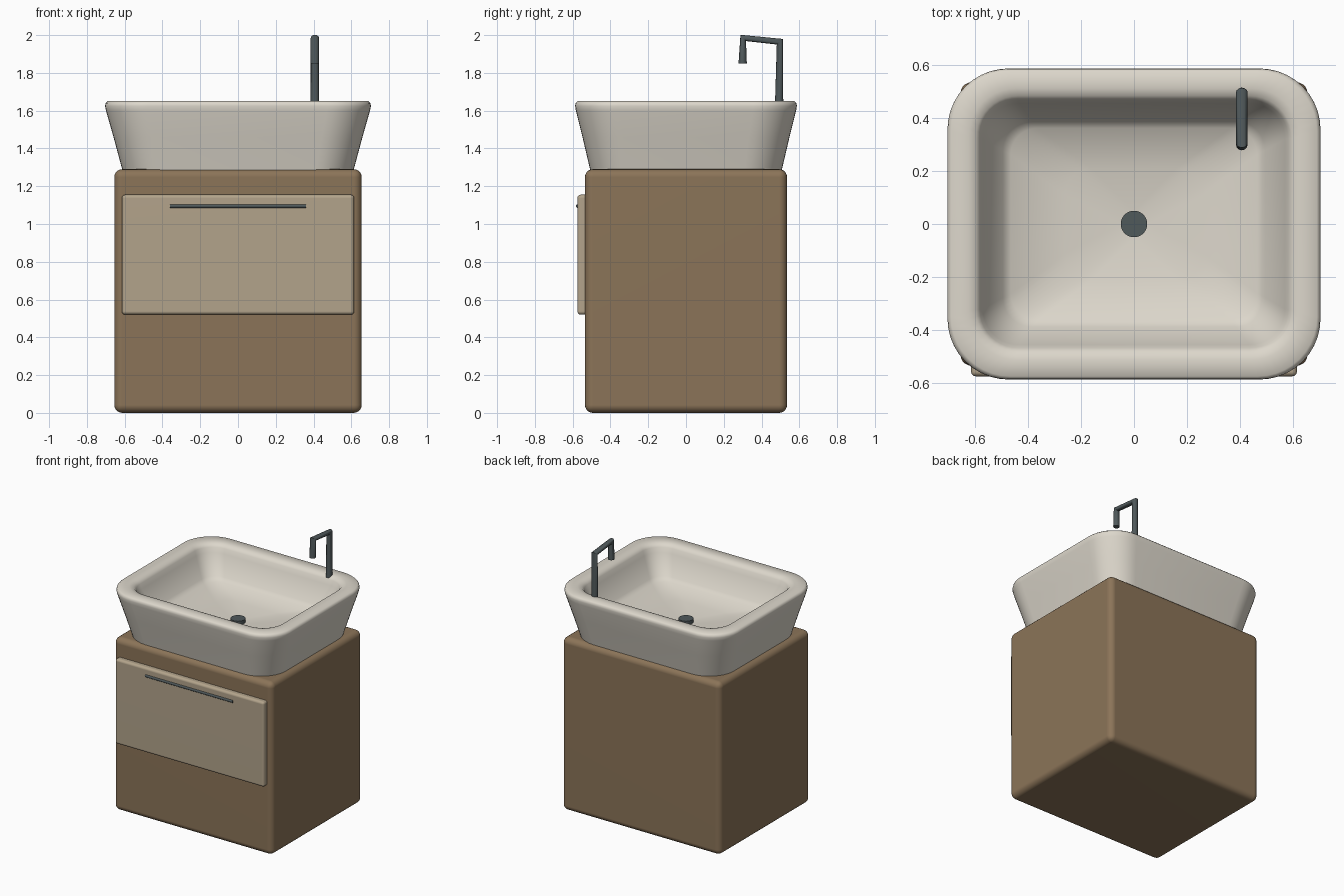
import bpy, bmesh, math
from mathutils import Vector, Matrix

if "Cube" in bpy.data.objects:
    bpy.data.objects.remove(bpy.data.objects["Cube"])


def material(name, rgb):
    m = bpy.data.materials.new(name)
    m.diffuse_color = (*rgb, 1)
    m.use_nodes = True
    m.node_tree.nodes["Principled BSDF"].inputs["Base Color"].default_value = m.diffuse_color
    return m


WOOD = material("brown wood", (0.26, 0.175, 0.098))
BEIGE = material("beige front", (0.45, 0.37, 0.26))
CERAMIC = material("off white ceramic", (0.72, 0.68, 0.60))
METAL = material("dark metal", (0.08, 0.10, 0.105))


def finish(name, bm, mat, angle=40, weighted=False):
    bmesh.ops.recalc_face_normals(bm, faces=bm.faces)
    me = bpy.data.meshes.new(name)
    bm.to_mesh(me)
    bm.free()
    ob = bpy.data.objects.new(name, me)
    bpy.context.collection.objects.link(ob)
    me.materials.append(mat)
    bpy.ops.object.select_all(action='DESELECT')
    ob.select_set(True)
    bpy.context.view_layer.objects.active = ob
    bpy.ops.object.shade_smooth_by_angle(angle=math.radians(angle))
    if weighted:
        ob.modifiers.new("weighted normals", 'WEIGHTED_NORMAL').keep_sharp = True
    return ob


def rounded_box(name, lo, hi, radius, mat):
    lo, hi = Vector(lo), Vector(hi)
    bm = bmesh.new()
    bmesh.ops.create_cube(bm, size=1)
    bmesh.ops.scale(bm, vec=hi - lo, verts=bm.verts)
    bmesh.ops.translate(bm, vec=(lo + hi) / 2, verts=bm.verts)
    bmesh.ops.bevel(bm, geom=bm.edges[:], offset=radius, segments=5,
                    profile=0.5, affect='EDGES')
    return finish(name, bm, mat, weighted=True)


def tube(name, points, radius, mat):
    cu = bpy.data.curves.new(name, 'CURVE')
    cu.dimensions = '3D'
    cu.bevel_depth = radius
    cu.bevel_resolution = 4
    cu.use_fill_caps = True
    sp = cu.splines.new('POLY')
    sp.points.add(len(points) - 1)
    for p, co in zip(sp.points, points):
        p.co = (*co, 1)
    ob = bpy.data.objects.new(name, cu)
    bpy.context.collection.objects.link(ob)
    bpy.ops.object.select_all(action='DESELECT')
    ob.select_set(True)
    bpy.context.view_layer.objects.active = ob
    cu.materials.append(mat)
    bpy.ops.object.convert(target='MESH')
    bpy.ops.object.shade_smooth_by_angle(angle=math.radians(40))
    return bpy.context.object


def rounded_ring(bm, hx, hy, r, z, n=10):
    ring = []
    for k, (sx, sy) in enumerate(((1, 1), (-1, 1), (-1, -1), (1, -1))):
        for i in range(n + 1):
            a = math.pi / 2 * (k + i / n)
            ring.append(bm.verts.new((sx * (hx - r) + r * math.cos(a),
                                      sy * (hy - r) + r * math.sin(a), z)))
    return ring


# Cabinet and its drawer front
rounded_box("cabinet", (-0.655, -0.535, 0), (0.655, 0.535, 1.29), 0.042, WOOD)
rounded_box("drawer_front", (-0.615, -0.575, 0.52), (0.615, -0.50, 1.155), 0.018, BEIGE)
tube("drawer_handle", [(-0.36, -0.573, 1.095), (0.36, -0.573, 1.095)], 0.010, METAL)

# Basin: rounded rectangles up the outside, over the rim, down to the drain
# (half width, half depth, corner radius, height)
profile = [
    (0.612, 0.507, 0.20, 1.285), (0.659, 0.548, 0.215, 1.46),
    (0.699, 0.583, 0.23, 1.60), (0.704, 0.587, 0.23, 1.625),
    (0.701, 0.585, 0.23, 1.64), (0.690, 0.575, 0.225, 1.65),
    (0.625, 0.512, 0.18, 1.65), (0.597, 0.484, 0.16, 1.643),
    (0.582, 0.468, 0.145, 1.625), (0.570, 0.456, 0.135, 1.59),
    (0.495, 0.388, 0.11, 1.455), (0.465, 0.362, 0.10, 1.43),
    (0.26, 0.21, 0.10, 1.402), (0.05, 0.05, 0.05, 1.375),
]
bm = bmesh.new()
rings = [rounded_ring(bm, *p) for p in profile]
for a, b in zip(rings, rings[1:]):
    for i in range(len(a)):
        j = (i + 1) % len(a)
        bm.faces.new((a[i], a[j], b[j], b[i]))
bm.faces.new(rings[0])
bm.faces.new(rings[-1])
bmesh.ops.remove_doubles(bm, verts=bm.verts, dist=0.0001)
finish("basin", bm, CERAMIC, 50)

# Drain cap
bm = bmesh.new()
bmesh.ops.create_cone(bm, cap_ends=True, segments=32, radius1=0.05, radius2=0.05,
                      depth=0.03, matrix=Matrix.Translation((0, 0, 1.387)))
finish("drain_cap", bm, METAL)

# Faucet: post, arm and down-turned spout
tube("faucet", [(0.407, 0.493, 1.63), (0.407, 0.497, 1.965),
                (0.407, 0.303, 1.985), (0.407, 0.300, 1.85)], 0.022, METAL)
